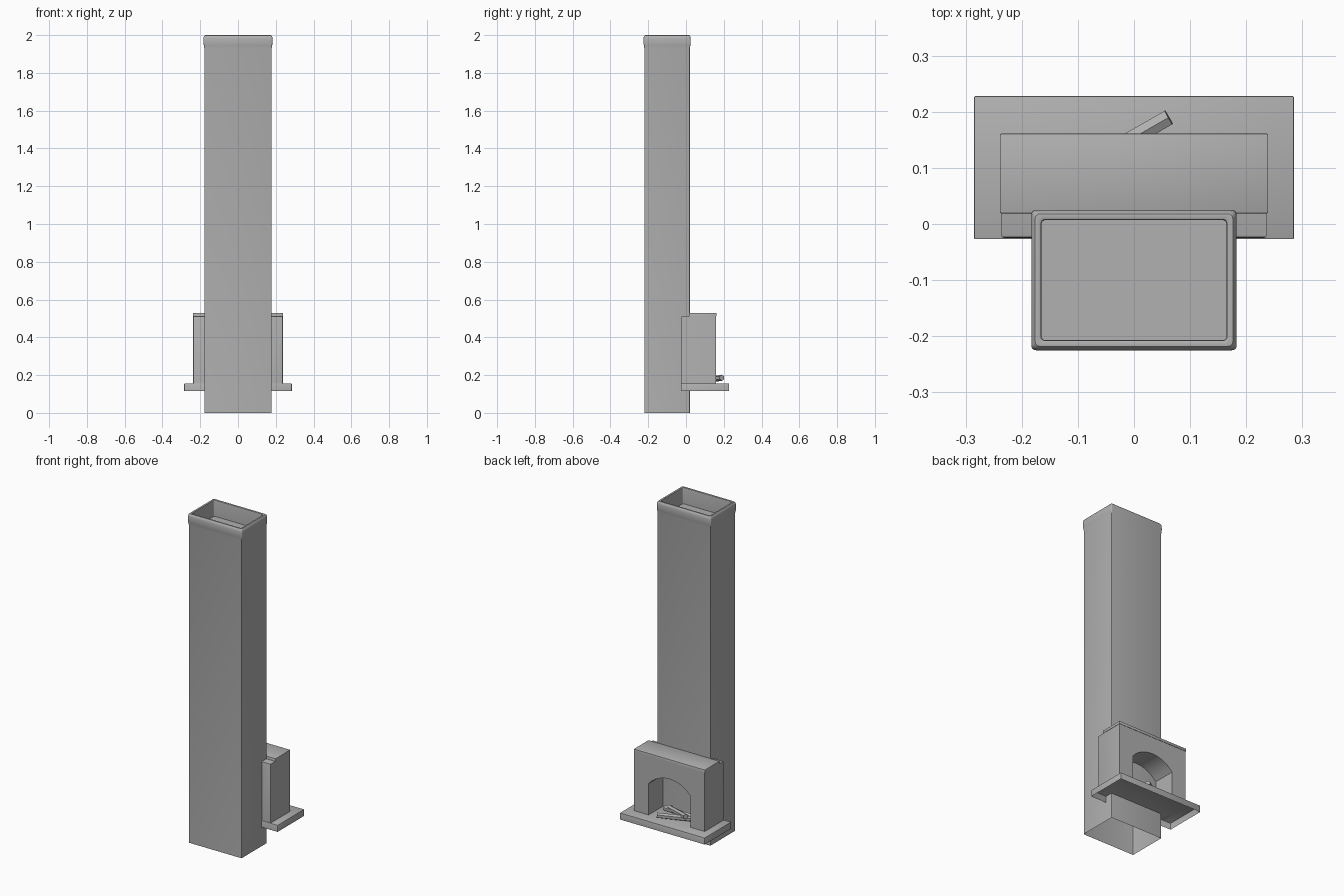
import bpy, bmesh, math
from mathutils import Vector, Matrix

if "Cube" in bpy.data.objects:
    bpy.data.objects.remove(bpy.data.objects["Cube"])

stone = bpy.data.materials.new("grey_stone")
stone.diffuse_color = (0.44, 0.44, 0.44, 1)
stone.use_nodes = True
stone.node_tree.nodes["Principled BSDF"].inputs["Base Color"].default_value = stone.diffuse_color


def finish(name, bm, smooth=True):
    bmesh.ops.recalc_face_normals(bm, faces=bm.faces[:])
    me = bpy.data.meshes.new(name)
    bm.to_mesh(me)
    bm.free()
    ob = bpy.data.objects.new(name, me)
    bpy.context.collection.objects.link(ob)
    me.materials.append(stone)
    if smooth:
        bpy.ops.object.select_all(action='DESELECT')
        bpy.context.view_layer.objects.active = ob
        ob.select_set(True)
        bpy.ops.object.shade_smooth_by_angle(angle=math.radians(35))
    return ob


def box(name, lo, hi, bevel=0.0, open_bottom=False):
    bm = bmesh.new()
    size = Vector(hi) - Vector(lo)
    mid = (Vector(hi) + Vector(lo)) / 2
    bmesh.ops.create_cube(bm, size=1, matrix=Matrix.Translation(mid) @ Matrix.Diagonal((*size, 1)))
    if bevel:
        edges = [e for e in bm.edges if max(v.co.z for v in e.verts) > mid.z]
        bmesh.ops.bevel(bm, geom=edges, offset=bevel, segments=2, affect='EDGES', profile=0.5)
    if open_bottom:
        bm.normal_update()
        low = [f for f in bm.faces if f.normal.z < -0.9 and f.calc_center_median().z < mid.z]
        bmesh.ops.delete(bm, geom=low, context='FACES')
    return finish(name, bm)


def rounded_rect(hx, hy, cy, z, r, n=4):
    pts = []
    for k, (sx, sy) in enumerate(((1, 1), (-1, 1), (-1, -1), (1, -1))):
        for i in range(n + 1):
            a = math.pi / 2 * (k + i / n)
            pts.append((sx * (hx - r) + r * math.cos(a), cy + sy * (hy - r) + r * math.sin(a), z))
    return pts


# Chimney shaft, open below, flaring into a rounded rim with a sunken floor
bm = bmesh.new()
profile = [(0, 0, 0.003), (0, 1.93, 0.003), (0.003, 1.945, 0.005), (0.005, 1.96, 0.008),
           (0.005, 1.982, 0.009), (0.003, 1.993, 0.009), (-0.002, 1.999, 0.008),
           (-0.008, 2.0, 0.008), (-0.012, 1.998, 0.007), (-0.013, 1.993, 0.007), (-0.013, 1.9, 0.007)]
rings = [[bm.verts.new(p) for p in rounded_rect(0.178 + d, 0.12 + d, -0.1, z, r)]
         for d, z, r in profile]
for a, b in zip(rings, rings[1:]):
    for i in range(len(a)):
        j = (i + 1) % len(a)
        bm.faces.new((a[i], a[j], b[j], b[i]))
bm.faces.new(rings[-1])
finish("chimney", bm)

# Hearth slab, hollow underneath
box("hearth", (-0.285, -0.027, 0.115), (0.285, 0.228, 0.155), 0.002, True)

# Fireplace surround with a shallow arched opening
bm = bmesh.new()
W, TOP, BASE, SPRING, RISE, HALF = 0.237, 0.513, 0.155, 0.345, 0.065, 0.14
R = (HALF ** 2 + RISE ** 2) / (2 * RISE)
span = math.asin(HALF / R)
arch = [(R * math.sin(t), SPRING + RISE - R + R * math.cos(t))
        for t in (span * (1 - i / 6) for i in range(13))]
outline = [(-W, BASE), (-W, TOP), (W, TOP), (W, BASE), (HALF, BASE)] + arch + [(-HALF, BASE)]
face = bm.faces.new([bm.verts.new((x, 0.159, z)) for x, z in outline])
ext = bmesh.ops.extrude_face_region(bm, geom=[face], use_keep_orig=True)
for v in ext["geom"]:
    if isinstance(v, bmesh.types.BMVert):
        v.co.y = -0.025
# soften the chimney-side outer edges
edges = [e for e in bm.edges if all(v.co.y < 0 for v in e.verts)
         and (all(abs(v.co.x) > 0.23 for v in e.verts) or all(v.co.z > 0.51 for v in e.verts))]
bmesh.ops.bevel(bm, geom=edges, offset=0.006, segments=2, affect='EDGES', profile=0.5)
finish("fireplace_surround", bm)

# Mantel shelf
box("mantel_shelf", (-0.239, 0.019, 0.513), (0.239, 0.161, 0.53), 0.002)


# Firewood
def log(name, start, end, radius, sides=6):
    a, b = Vector(start), Vector(end)
    bm = bmesh.new()
    rot = (b - a).to_track_quat('Z', 'Y').to_matrix().to_4x4()
    bmesh.ops.create_cone(bm, cap_ends=True, segments=sides, radius1=radius, radius2=radius,
                          depth=(b - a).length, matrix=Matrix.Translation((a + b) / 2) @ rot)
    finish(name, bm, False)


log("log_front", (0.062, 0.19, 0.186), (-0.1, 0.097, 0.172), 0.016)
log("log_back", (0.1, 0.06, 0.171), (-0.1, 0.07, 0.171), 0.016)
log("log_cross", (0.08, 0.05, 0.175), (-0.09, 0.13, 0.195), 0.016)
